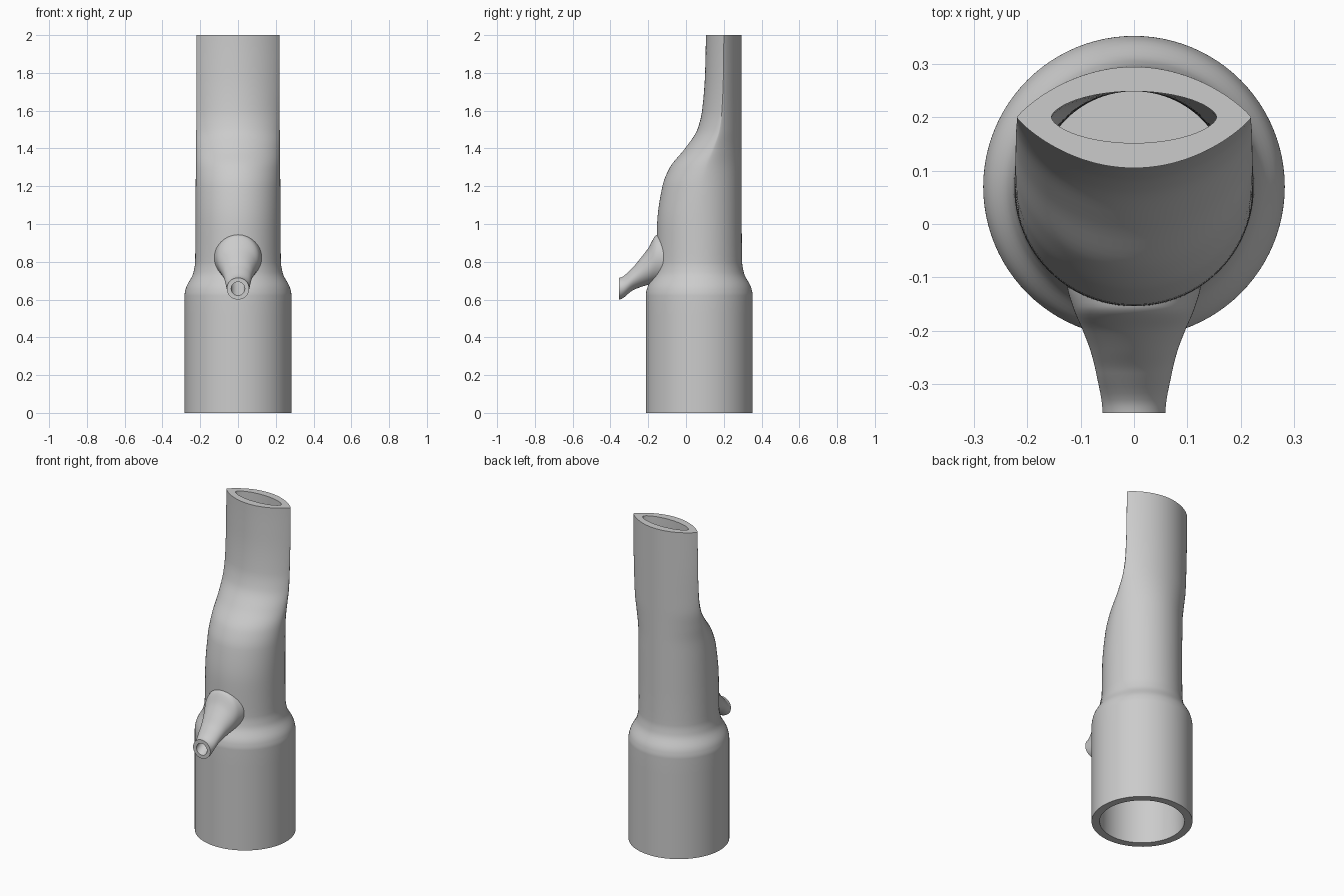
import bpy, bmesh, math

cube = bpy.data.objects.get("Cube")
if cube:
    bpy.data.objects.remove(cube)

plastic = bpy.data.materials.new("light grey plastic")
plastic.use_nodes = True
plastic.diffuse_color = (0.6, 0.6, 0.6, 1)
plastic.node_tree.nodes["Principled BSDF"].inputs["Base Color"].default_value = (0.6, 0.6, 0.6, 1)

SIDES = 96


def smooth_rows(keys, steps):
    """Monotone interpolation of key rows; the first column is the parameter."""
    def slope(i, c):
        if i == 0 or i == len(keys) - 1:
            return 0
        k0, k1, k2 = keys[i - 1:i + 2]
        a = (k1[c] - k0[c]) / (k1[0] - k0[0])
        b = (k2[c] - k1[c]) / (k2[0] - k1[0])
        return 2 * a * b / (a + b) if a * b > 0 else 0
    rows = []
    for i in range(len(keys) - 1):
        p, q = keys[i], keys[i + 1]
        h = q[0] - p[0]
        for s in range(steps):
            t = s / steps
            row = [p[0] + h * t]
            for c in range(1, len(p)):
                row.append(p[c] * (1 + 2 * t) * (1 - t) ** 2 + q[c] * t * t * (3 - 2 * t)
                           + h * (slope(i, c) * t * (1 - t) ** 2 + slope(i + 1, c) * t * t * (t - 1)))
            rows.append(row)
    return rows + [list(keys[-1])]


def oval(low, high, half, power=1.0):
    """Closed section; power above one pinches it into a lens."""
    points = []
    for k in range(SIDES):
        a = math.tau * k / SIDES
        s = math.sin(a)
        points.append((half * math.cos(a),
                       (low + high) / 2 + (high - low) / 2 * math.copysign(abs(s) ** power, s)))
    return points


def loft(name, rings, cap_start=True, cap_end=True):
    bm = bmesh.new()
    loops = [[bm.verts.new(p) for p in ring] for ring in rings]
    for a, b in zip(loops, loops[1:]):
        for k in range(SIDES):
            n = (k + 1) % SIDES
            bm.faces.new((a[k], a[n], b[n], b[k]))
    if cap_start:
        bm.faces.new(loops[0][::-1])
    if cap_end:
        bm.faces.new(loops[-1])
    bmesh.ops.recalc_face_normals(bm, faces=bm.faces)
    mesh = bpy.data.meshes.new(name)
    bm.to_mesh(mesh)
    bm.free()
    mesh.materials.append(plastic)
    obj = bpy.data.objects.new(name, mesh)
    bpy.context.collection.objects.link(obj)
    bpy.ops.object.select_all(action='DESELECT')
    obj.select_set(True)
    bpy.context.view_layer.objects.active = obj
    bpy.ops.object.shade_smooth_by_angle(angle=math.radians(35))
    return obj


def level(z, front, back, half, power=1.0):
    return [(x, y, z) for x, y in oval(front, back, half, power)]


def round_level(z, r):
    return level(z, 0.07 - r, 0.07 + r, r)


# Outer shell: height, front, back, half width, pinch
outer = smooth_rows([
    (0.00, -0.213, 0.353, 0.283, 1.0),
    (0.62, -0.213, 0.353, 0.283, 1.0),
    (0.66, -0.206, 0.346, 0.276, 1.0),
    (0.74, -0.167, 0.307, 0.237, 1.0),
    (0.80, -0.157, 0.297, 0.227, 1.0),
    (1.00, -0.153, 0.295, 0.225, 1.0),
    (1.20, -0.125, 0.295, 0.224, 1.05),
    (1.30, -0.085, 0.295, 0.223, 1.15),
    (1.40, -0.005, 0.295, 0.222, 1.3),
    (1.50, 0.060, 0.295, 0.221, 1.45),
    (1.60, 0.085, 0.295, 0.220, 1.6),
    (1.80, 0.101, 0.295, 0.220, 1.7),
    (2.00, 0.105, 0.295, 0.220, 1.75)], 6)

# Socket below, shell outside, mouth channel inside, as one continuous wall
socket = [round_level(z, r) for z, r in
          ((0.74, 0.18), (0.70, 0.195), (0.64, 0.228), (0.60, 0.238), (0, 0.238))]
shell = [level(*row) for row in outer]
channel = []
for z, front, back, half, power in reversed(outer):
    if z >= 0.8:
        pinch = (power - 1) / 0.75
        channel.append(level(z, front + 0.047, back - 0.046,
                             half - 0.046 - 0.019 * pinch, 1 + 0.2 * pinch))
loft("mouthpiece_body", socket + shell + channel)

# Side spout: depth, bottom, top, half width
spout_rows = smooth_rows([
    (-0.355, 0.600, 0.715, 0.059),
    (-0.280, 0.650, 0.772, 0.071),
    (-0.240, 0.666, 0.820, 0.081),
    (-0.200, 0.678, 0.872, 0.096),
    (-0.155, 0.688, 0.943, 0.115),
    (-0.110, 0.692, 0.950, 0.126)], 6)


def spout_level(y, bottom, top, half):
    return [(x, y, z) for x, z in oval(bottom, top, half)]


spout = [spout_level(*row) for row in reversed(spout_rows)]
bore = [spout_level(y, z - 0.036, z + 0.036, 0.036)
        for y, z in ((-0.355, 0.657), (-0.28, 0.705), (-0.22, 0.75))]
loft("side_spout", spout + bore)
